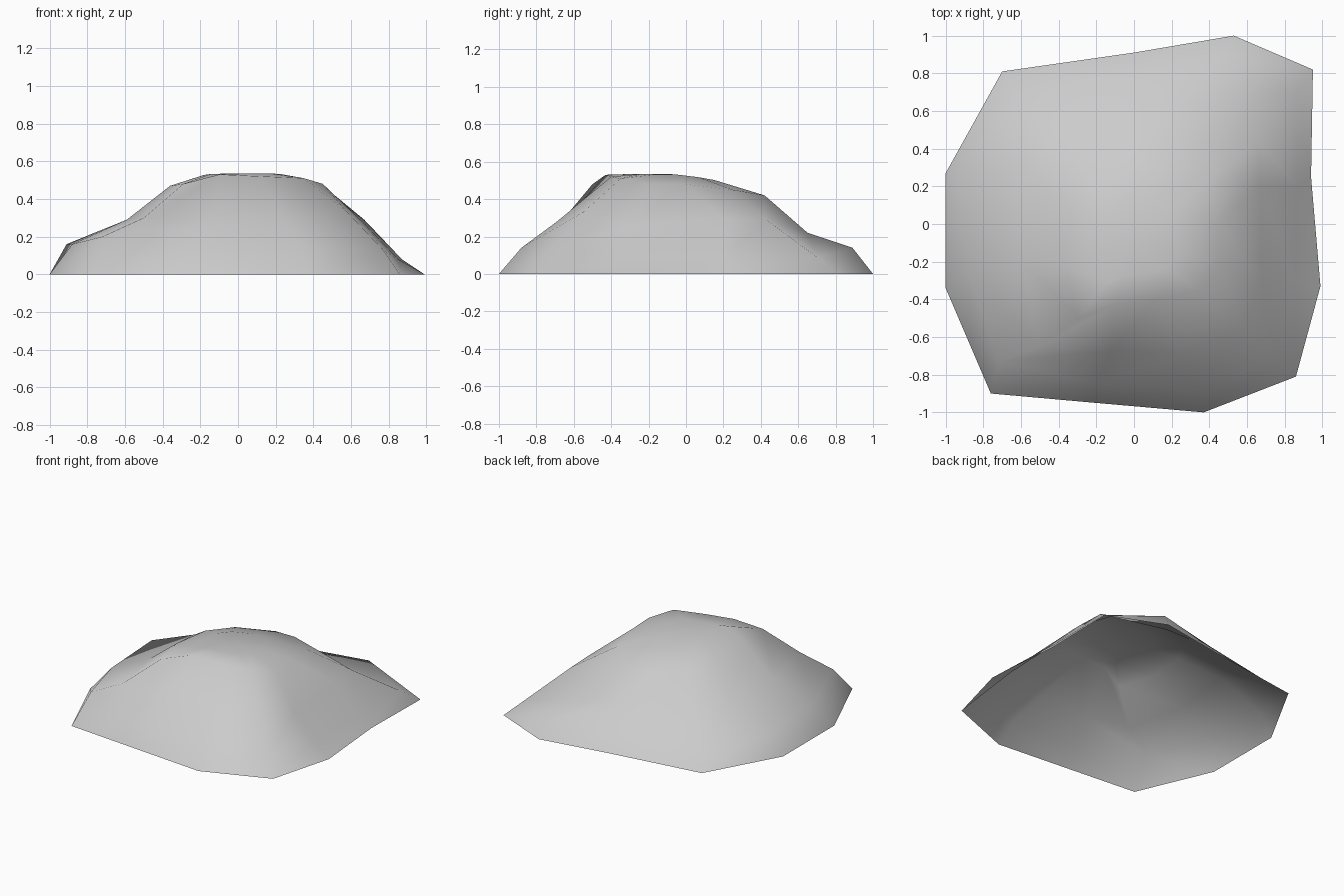
import bpy
import bmesh
from mathutils import Vector

# Remove the default cube
cube = bpy.data.objects.get("Cube")
if cube:
    bpy.data.objects.remove(cube, do_unlink=True)


def spoke(rim, foot, slope, crown):
    """One radial profile from the ground rim up to the edge of the summit."""
    return [Vector((*rim, 0)), Vector(foot), Vector(slope), Vector(crown)]


# Radial profiles, counterclockwise from the right-hand side of the hill
spokes = [
    spoke((-1, -.34), (-.88, -.25, .16), (-.59, -.2, .29), (-.36, -.22, .47)),
    spoke((-.76, -.9), (-.72, -.73, .2), (-.5, -.65, .3), (-.29, -.5, .48)),
    spoke((-.2, -.95), (-.2, -.85, .14), (-.12, -.67, .26), (-.1, -.43, .53)),
    spoke((.37, -1), (.34, -.88, .14), (.25, -.69, .28), (.12, -.4, .52)),
    spoke((.86, -.81), (.77, -.72, .13), (.58, -.55, .33), (.35, -.35, .51)),
    spoke((.99, -.33), (.85, -.3, .08), (.68, -.3, .26), (.45, -.2, .48)),
    spoke((.94, .25), (.87, .2, .08), (.67, .2, .29), (.44, 0, .48)),
    spoke((.95, .82), (.86, .7, .09), (.66, .43, .29), (.4, .25, .45)),
    spoke((.53, 1), (.47, .89, .14), (.25, .65, .22), (.18, .42, .42)),
    spoke((0, .91), (0, .8, .12), (.05, .65, .22), (.02, .42, .42)),
    spoke((-.7, .81), (-.62, .7, .1), (-.42, .5, .25), (-.22, .28, .44)),
    spoke((-1, .27), (-.91, .27, .16), (-.55, .27, .3), (-.33, .08, .46)),
]
summit = Vector((0, -.12, .535))

# Rounded ring between the crown and the summit
for points in spokes:
    inner = points[-1].lerp(summit, .5)
    inner.z = min(inner.z + .025, .535)
    points.append(inner)

# Open shell: quad strips up the sides and a fan over the top
bm = bmesh.new()
columns = [[bm.verts.new(p) for p in points] for points in spokes]
top = bm.verts.new(summit)
for i, left in enumerate(columns):
    right = columns[(i + 1) % len(columns)]
    for j in range(len(left) - 1):
        bm.faces.new((left[j], right[j], right[j + 1], left[j + 1]))
    bm.faces.new((left[-1], right[-1], top))
for face in bm.faces:
    face.smooth = True

mesh = bpy.data.meshes.new("hill")
bm.to_mesh(mesh)
bm.free()
hill = bpy.data.objects.new("hill", mesh)
bpy.context.collection.objects.link(hill)

# Plain grey stone
stone = bpy.data.materials.new("light_grey_stone")
stone.use_nodes = True
colour = (.6, .6, .6, 1)
stone.diffuse_color = colour
bsdf = next(n for n in stone.node_tree.nodes if n.type == 'BSDF_PRINCIPLED')
bsdf.inputs["Base Color"].default_value = colour
mesh.materials.append(stone)
